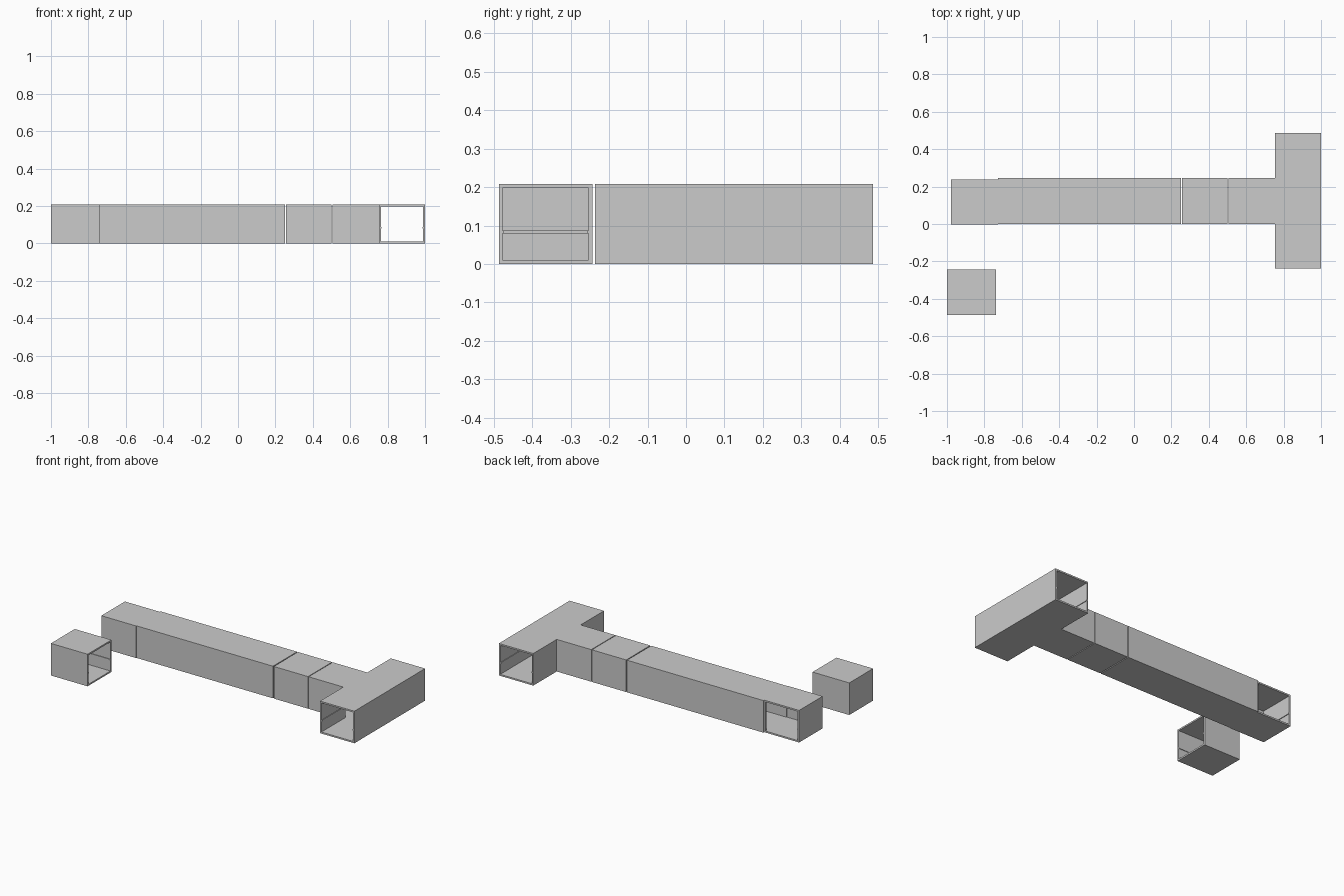
import bpy, bmesh
from mathutils import Vector

if "Cube" in bpy.data.objects:
    bpy.data.objects.remove(bpy.data.objects["Cube"])

H = 0.208     # duct height
T = 0.010     # wall thickness
RIB_Z = 0.083

metal = bpy.data.materials.new("light_grey_metal")
metal.diffuse_color = (0.6, 0.6, 0.6, 1)
metal.use_nodes = True
metal.node_tree.nodes["Principled BSDF"].inputs["Base Color"].default_value = metal.diffuse_color


def add_box(bm, plan, z0, z1):
    """Prism over four plan points."""
    lo = [bm.verts.new((p.x, p.y, z0)) for p in plan]
    hi = [bm.verts.new((p.x, p.y, z1)) for p in plan]
    bm.faces.new(lo[::-1])
    bm.faces.new(hi)
    for i in range(4):
        j = (i + 1) % 4
        bm.faces.new((lo[i], lo[j], hi[j], hi[i]))


def duct(name, plan, open_edges, post=None):
    """Hollow duct over a right-angled counter-clockwise plan; listed edges are left open."""
    pts = [Vector(p) for p in plan]
    n = len(pts)
    normals = []
    for i in range(n):
        d = (pts[(i + 1) % n] - pts[i]).normalized()
        normals.append(Vector((-d.y, d.x)))
    offset = [0 if i in open_edges else T for i in range(n)]
    inner = [pts[i] + normals[i - 1] * offset[i - 1] + normals[i] * offset[i] for i in range(n)]

    bm = bmesh.new()
    ring = lambda ps, z: [bm.verts.new((p.x, p.y, z)) for p in ps]
    ol, oh = ring(pts, 0), ring(pts, H)
    il, ih = ring(inner, T), ring(inner, H - T)
    # floor and ceiling, outside and inside
    bm.faces.new(ol[::-1])
    bm.faces.new(oh)
    bm.faces.new(il)
    bm.faces.new(ih[::-1])
    for i in range(n):
        j = (i + 1) % n
        if i in open_edges:
            # rim of an opening
            bm.faces.new((ol[i], ol[j], il[j], il[i]))
            bm.faces.new((ih[i], ih[j], oh[j], oh[i]))
            if (i - 1) % n not in open_edges:
                bm.faces.new((ol[i], il[i], ih[i], oh[i]))
            if j not in open_edges:
                bm.faces.new((il[j], ol[j], oh[j], ih[j]))
        else:
            # wall and the thin rib along its inside
            bm.faces.new((ol[i], ol[j], oh[j], oh[i]))
            bm.faces.new((il[j], il[i], ih[i], ih[j]))
            a, b, m = inner[i], inner[j], normals[i]
            add_box(bm, [a - m * 0.002, b - m * 0.002, b + m * 0.004, a + m * 0.004],
                    RIB_Z - 0.004, RIB_Z + 0.004)
    # free-standing corner post between two openings
    if post:
        x, y = post
        add_box(bm, [Vector(p) for p in ((x - T, y - T), (x, y - T), (x, y), (x - T, y))], 0.001, H - 0.001)

    me = bpy.data.meshes.new(name)
    bm.to_mesh(me)
    bm.free()
    me.materials.append(metal)
    ob = bpy.data.objects.new(name, me)
    bpy.context.collection.objects.link(ob)


def rect(x0, x1, y0, y1):
    # edge order: front, right, back, left
    return [(x0, y0), (x1, y0), (x1, y1), (x0, y1)]


Y0, Y1 = 0.001, 0.247
duct("end_cap", rect(-1.0, -0.737, -0.487, -0.243), {1})
duct("corner_piece", rect(-0.978, -0.728, -0.002, 0.239), {1, 2}, post=(-0.728, 0.239))
duct("long_straight", rect(-0.728, 0.250, Y0, Y1), {1, 3})
duct("short_straight", rect(0.256, 0.501, Y0, Y1), {1, 3})
duct("tee_junction",
     [(0.506, Y0), (0.754, Y0), (0.754, -0.237), (1.0, -0.237),
      (1.0, 0.487), (0.754, 0.487), (0.754, Y1), (0.506, Y1)],
     {2, 4, 7})
